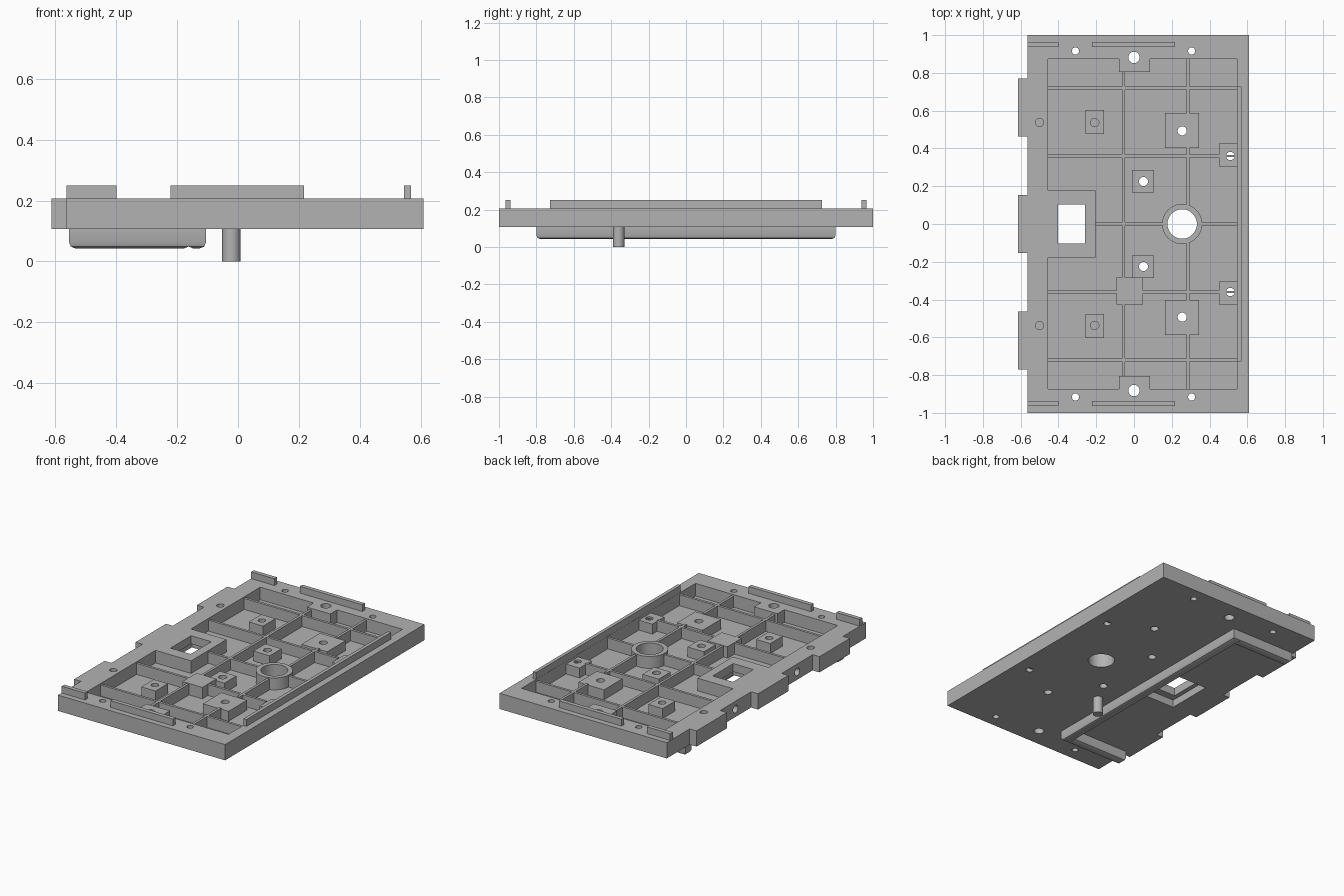
import bpy, bmesh, math
from mathutils import Matrix

if "Cube" in bpy.data.objects:
    bpy.data.objects.remove(bpy.data.objects["Cube"])

grey = bpy.data.materials.new("plain grey")
grey.use_nodes = True
grey.diffuse_color = (0.45, 0.45, 0.45, 1)
grey.node_tree.nodes["Principled BSDF"].inputs["Base Color"].default_value = grey.diffuse_color

BOTTOM, FLOOR, TOP = 0.107, 0.127, 0.207
ROOT = FLOOR - 0.007          # parts in the tray start just under its floor
RIB, POST, RIDGE = 0.197, 0.19, 0.25


def add_box(bm, x0, x1, y0, y1, z0, z1):
    m = Matrix.Translation(((x0 + x1) / 2, (y0 + y1) / 2, (z0 + z1) / 2))
    bmesh.ops.create_cube(bm, size=1, matrix=m @ Matrix.Diagonal((x1 - x0, y1 - y0, z1 - z0, 1)))


def add_cyl(bm, x, y, r, z0, z1, sides=32):
    bmesh.ops.create_cone(bm, cap_ends=True, segments=sides, radius1=r, radius2=r,
                          depth=z1 - z0, matrix=Matrix.Translation((x, y, (z0 + z1) / 2)))


def add_prism(bm, outline, z0, z1):
    face = bm.faces.new([bm.verts.new((x, y, z0)) for x, y in outline])
    ext = bmesh.ops.extrude_face_region(bm, geom=[face])
    for v in ext["geom"]:
        if isinstance(v, bmesh.types.BMVert):
            v.co.z = z1


def finish(bm, name):
    bmesh.ops.recalc_face_normals(bm, faces=bm.faces)
    mesh = bpy.data.meshes.new(name)
    bm.to_mesh(mesh)
    bm.free()
    mesh.materials.append(grey)
    ob = bpy.data.objects.new(name, mesh)
    bpy.context.collection.objects.link(ob)
    return ob


def activate(ob):
    bpy.ops.object.select_all(action="DESELECT")
    ob.select_set(True)
    bpy.context.view_layer.objects.active = ob


def carve(ob, cutter):
    cutter.hide_render = True
    activate(ob)
    mod = ob.modifiers.new("cut", "BOOLEAN")
    mod.operation, mod.solver, mod.object = "DIFFERENCE", "EXACT", cutter
    bpy.ops.object.modifier_apply(modifier=mod.name)


def smooth(ob):
    activate(ob)
    bpy.ops.object.shade_smooth_by_angle(angle=math.radians(30))


# Base plate with three tabs along the -x edge
outline = [(0.61, -1), (0.61, 1), (-0.565, 1)]
for y in (0.617, 0, -0.617):
    outline += [(-0.565, y + 0.153), (-0.613, y + 0.153), (-0.613, y - 0.153), (-0.565, y - 0.153)]
outline.append((-0.565, -1))
bm = bmesh.new()
add_prism(bm, outline, BOTTOM, TOP)
plate = finish(bm, "base_plate")

# Tray pocket, leaving screw bosses at both ends and an island at the window
half = [(-0.205, 0.178), (-0.455, 0.178), (-0.455, 0.873), (-0.08, 0.873),
        (-0.08, 0.805), (0.085, 0.805), (0.085, 0.873), (0.545, 0.873)]
bm = bmesh.new()
add_prism(bm, half + [(x, -y) for x, y in reversed(half)], FLOOR, TOP + 0.1)
pocket = finish(bm, "pocket_cutter")

# Through holes
bm = bmesh.new()
add_cyl(bm, 0.255, 0, 0.078, 0, 0.4, 48)
for s in (1, -1):
    for x, y, r in ((0, 0.882, 0.03), (-0.31, 0.916, 0.019), (0.305, 0.916, 0.019),
                    (0.255, 0.493, 0.024), (0.05, 0.225, 0.024), (0.51, 0.36, 0.022)):
        add_cyl(bm, x, s * y, r, 0, 0.4)
holes = finish(bm, "hole_cutter")

# Blind holes from above, and round sockets in the -x edge
bm = bmesh.new()
for s in (1, -1):
    for x in (-0.5, -0.208):
        add_cyl(bm, x, s * 0.537, 0.022, 0.14, 0.4)
    turn = Matrix.Translation((-0.56, s * 0.31, 0.157)) @ Matrix.Rotation(math.pi / 2, 4, "Y")
    bmesh.ops.create_cone(bm, cap_ends=True, segments=24, radius1=0.024, radius2=0.024,
                          depth=0.12, matrix=turn)
blind = finish(bm, "blind_hole_cutter")

# Window with a wider recess underneath
bm = bmesh.new()
add_box(bm, -0.402, -0.26, -0.103, 0.103, 0, 0.4)
window = finish(bm, "window_cutter")
bm = bmesh.new()
add_box(bm, -0.43, -0.225, -0.15, 0.15, 0, 0.155)
recess = finish(bm, "recess_cutter")

for cutter in (pocket, holes, blind, window, recess):
    carve(plate, cutter)
smooth(plate)

# Square posts, edge blocks and the ring round the large hole
bm = bmesh.new()
add_cyl(bm, 0.255, 0, 0.106, ROOT, TOP - 0.004, 48)
for s in (1, -1):
    for x, y, w, d in ((-0.208, 0.54, 0.1, 0.125), (0.255, 0.495, 0.18, 0.185),
                       (0.048, 0.227, 0.115, 0.12), (0.4975, 0.365, 0.095, 0.12)):
        add_box(bm, x - w / 2, x + w / 2, s * y - d / 2, s * y + d / 2, ROOT, POST)
posts = finish(bm, "mounting_posts")
carve(posts, holes)
carve(posts, blind)
smooth(posts)

# Stiffening ribs, broken where posts stand
bm = bmesh.new()
T = 0.008
add_box(bm, -0.055 - T, -0.055 + T, -0.805, 0.805, ROOT, RIB)
for x0, x1 in ((-0.205, 0.155), (0.355, 0.545)):
    add_box(bm, x0, x1, -T, T, ROOT, RIB)
for s in (1, -1):
    for y0, y1 in ((0.1, 0.405), (0.585, 0.873)):
        add_box(bm, 0.285 - T, 0.285 + T, min(s * y0, s * y1), max(s * y0, s * y1), ROOT, RIB)
    add_box(bm, -0.455, 0.545, s * 0.72 - T, s * 0.72 + T, ROOT, RIB)
    add_box(bm, -0.455, 0.452, s * 0.36 - T, s * 0.36 + T, ROOT, RIB)
    add_box(bm, 0.48, 0.54, s * 0.36 - T / 2, s * 0.36 + T / 2, ROOT, POST - 0.003)
finish(bm, "ribs")

# Raised guide ridges on the rim
bm = bmesh.new()
add_box(bm, 0.546, 0.568, -0.727, 0.727, TOP - 0.01, RIDGE)
for s in (1, -1):
    for x0, x1 in ((-0.564, -0.4), (-0.222, 0.217)):
        add_box(bm, x0, x1, s * 0.951 - 0.013, s * 0.951 + 0.013, TOP - 0.01, RIDGE)
finish(bm, "guide_ridges")

# Pin below with its anchor block in the tray
bm = bmesh.new()
add_box(bm, -0.093, 0.047, -0.425, -0.284, ROOT, RIB + 0.003)
finish(bm, "pin_block")
bm = bmesh.new()
add_cyl(bm, -0.022, -0.36, 0.03, 0, BOTTOM + 0.01)
smooth(finish(bm, "pin"))


# Bars under the plate with chamfered lower edges
def under_bar(name, x0, x1, y0, y1):
    bm = bmesh.new()
    add_box(bm, x0, x1, y0, y1, 0.043, BOTTOM + 0.005)
    low = [e for e in bm.edges if all(v.co.z < 0.05 for v in e.verts)]
    bmesh.ops.bevel(bm, geom=low, offset=0.02, segments=2, profile=0.5, affect="EDGES")
    smooth(finish(bm, name))


under_bar("long_under_bar", -0.168, -0.105, -0.8, 0.8)
under_bar("front_under_bar", -0.555, -0.157, -0.8, -0.735)
under_bar("back_under_bar", -0.555, -0.157, 0.735, 0.8)

# Helpers are no longer needed
for cutter in (pocket, holes, blind, window, recess):
    bpy.data.objects.remove(cutter)
